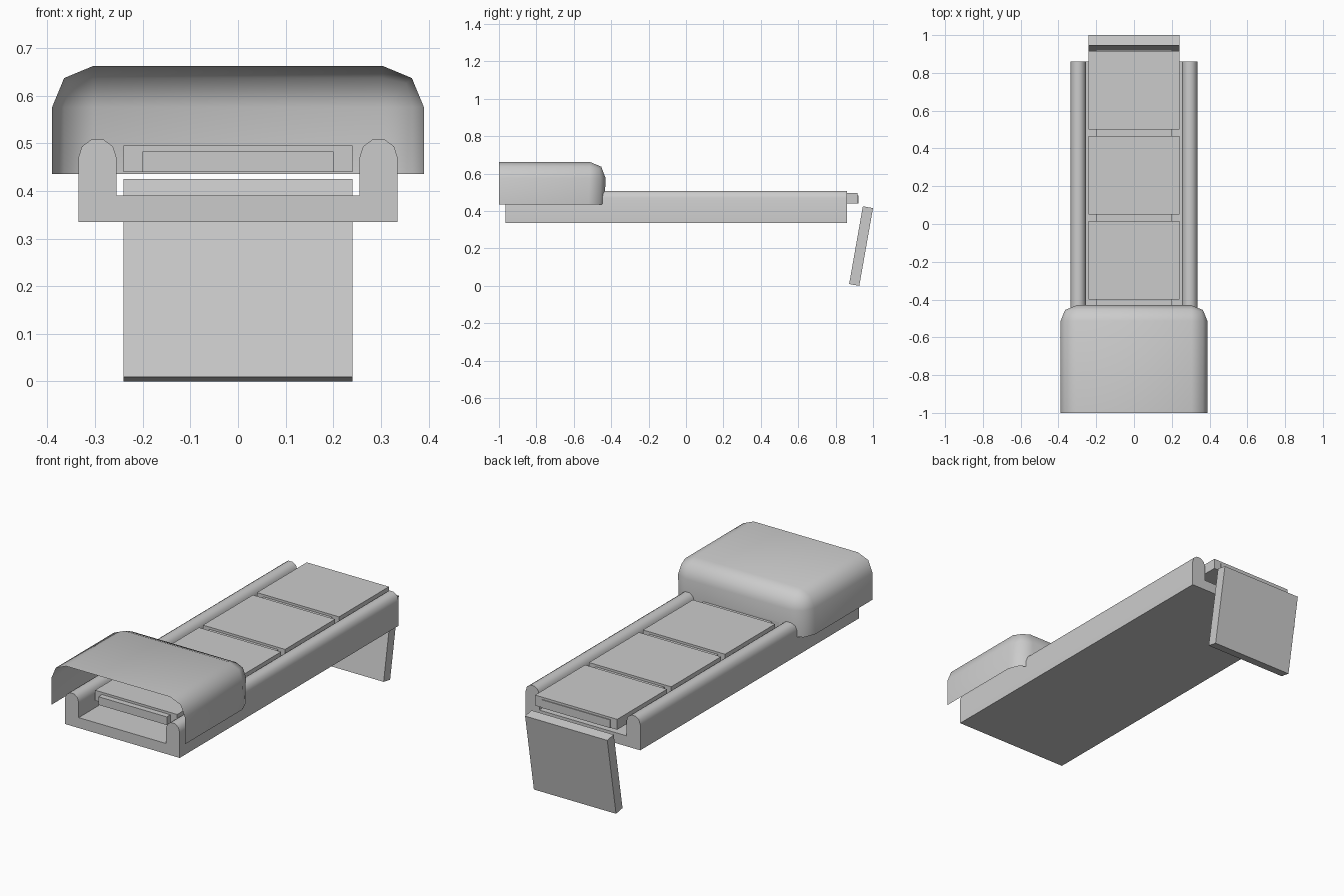
import bpy, bmesh, math
from mathutils import Matrix, Vector

if "Cube" in bpy.data.objects:
    bpy.data.objects.remove(bpy.data.objects["Cube"])


def finish(bm, name, smooth=None):
    bmesh.ops.recalc_face_normals(bm, faces=bm.faces)
    mesh = bpy.data.meshes.new(name)
    bm.to_mesh(mesh)
    bm.free()
    ob = bpy.data.objects.new(name, mesh)
    bpy.context.collection.objects.link(ob)
    if smooth:
        bpy.ops.object.select_all(action='DESELECT')
        ob.select_set(True)
        bpy.context.view_layer.objects.active = ob
        bpy.ops.object.shade_smooth_by_angle(angle=math.radians(smooth))
    return ob


def cube_mesh(lo, hi):
    bm = bmesh.new()
    bmesh.ops.create_cube(bm, size=1)
    lo, hi = Vector(lo), Vector(hi)
    size = hi - lo
    for v in bm.verts:
        v.co = (lo + hi) / 2 + Vector(a * b for a, b in zip(v.co, size))
    return bm


# U-shaped trough with rounded rails
def rail_top(side):
    return [(side * 0.295 + 0.04 * math.cos(math.pi * i / 5),
             0.47 + 0.04 * math.sin(math.pi * i / 5)) for i in range(6)]


profile = ([(-0.335, 0.335), (0.335, 0.335)] + rail_top(1)
           + [(0.255, 0.39), (-0.255, 0.39)] + rail_top(-1))
bm = bmesh.new()
face = bm.faces.new([bm.verts.new((x, -0.965, z)) for x, z in profile])
ext = bmesh.ops.extrude_face_region(bm, geom=[face])
bmesh.ops.translate(bm, vec=(0, 1.825, 0),
                    verts=[g for g in ext['geom'] if isinstance(g, bmesh.types.BMVert)])
finish(bm, "trough", 40)

# Belt plates with connecting links
for i in range(4):
    y = -0.85 + 0.45 * i
    finish(cube_mesh((-0.24, y, 0.44), (0.24, y + 0.417, 0.495)), f"belt_plate_{i + 1}")
    finish(cube_mesh((-0.2, y - 0.03, 0.44), (0.2, y + 0.421, 0.483)), f"belt_link_{i + 1}")

# Hanging plate at the back end
flap = finish(cube_mesh((-0.24, -0.0275, -0.211), (0.24, 0.0275, 0.211)), "hanging_plate")
flap.matrix_world = (Matrix.Translation((0, 0.936, 0.2125))
                     @ Matrix.Rotation(math.radians(-10), 4, 'X'))

# Hood: thin shell open at front and bottom
bm = cube_mesh((-0.39, -1, 0.435), (0.39, -0.427, 0.662))
bm.normal_update()
bmesh.ops.delete(bm, geom=[f for f in bm.faces if f.normal.y < -0.5 or f.normal.z < -0.5],
                 context='FACES')
for v in bm.verts:
    if v.co.y > -0.5 and v.co.z < 0.5:
        v.co.y -= 0.008
bmesh.ops.bevel(bm, geom=[e for e in bm.edges if len(e.link_faces) == 2],
                offset=0.086, offset_type='OFFSET', segments=2, profile=0.5,
                affect='EDGES', clamp_overlap=True)
finish(bm, "hood", 60)
